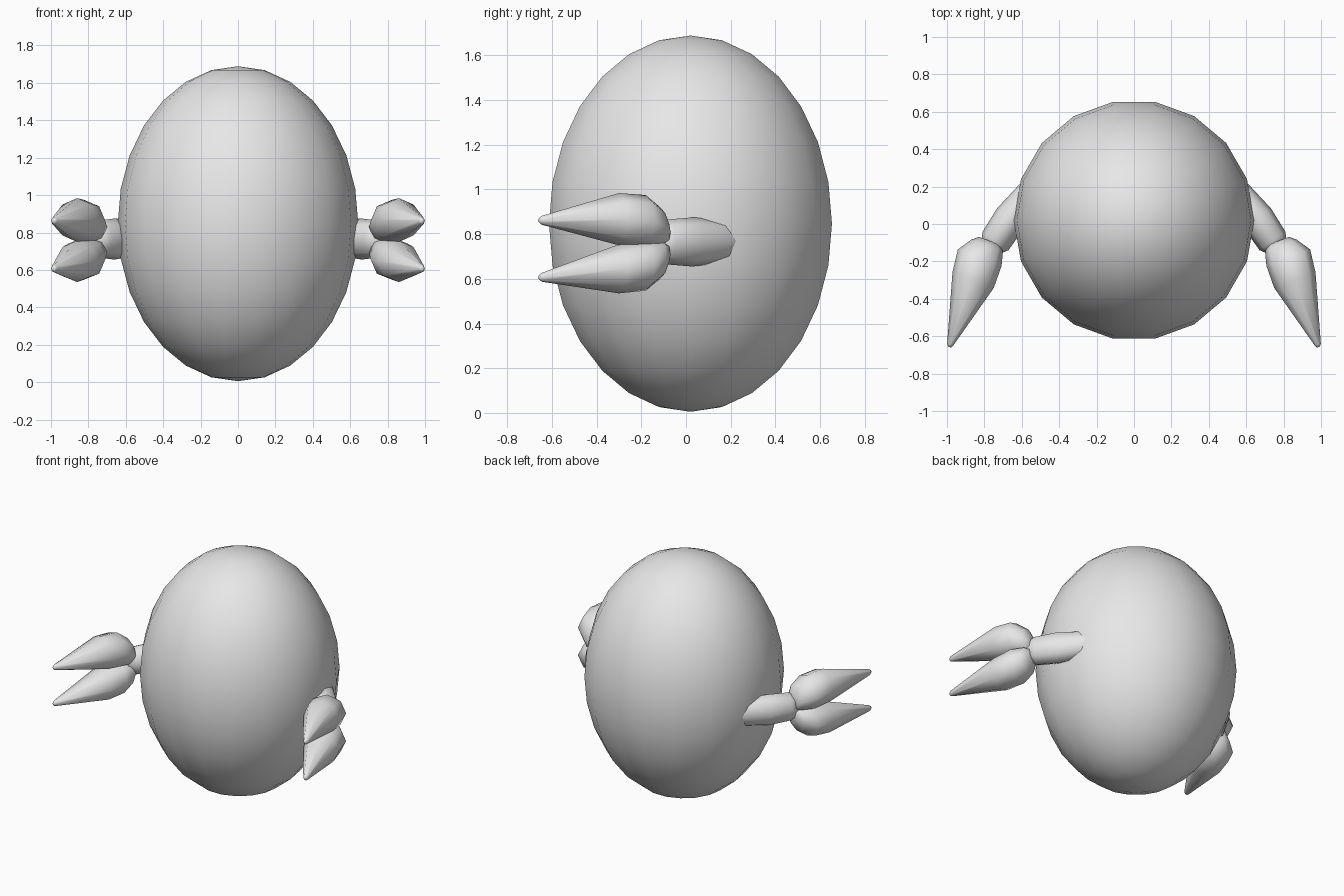
import bpy, bmesh, math
from mathutils import Vector

cube = bpy.data.objects.get("Cube")
if cube:
    bpy.data.objects.remove(cube, do_unlink=True)

grey = bpy.data.materials.new("light grey")
grey.use_nodes = True
grey.diffuse_color = (0.8, 0.8, 0.8, 1)
grey.node_tree.nodes["Principled BSDF"].inputs["Base Color"].default_value = (0.8, 0.8, 0.8, 1)


def finish(bm, name):
    """Turn a bmesh into a smooth grey object."""
    bmesh.ops.recalc_face_normals(bm, faces=bm.faces)
    for f in bm.faces:
        f.smooth = True
    mesh = bpy.data.meshes.new(name)
    bm.to_mesh(mesh)
    bm.free()
    mesh.materials.append(grey)
    bpy.context.collection.objects.link(bpy.data.objects.new(name, mesh))


def limb(name, stations, side, sides=8):
    """Loft rings (x, y, z, half width, half height) between two closed ends."""
    bm = bmesh.new()
    first, last = Vector(stations[0][:3]), Vector(stations[-1][:3])
    across = (last - first).cross(Vector((0, 0, 1))).normalized()
    rings = []
    for x, y, z, w, h in stations:
        ring = []
        for i in range(sides):
            a = 2 * math.pi * i / sides
            p = Vector((x, y, z)) + across * w * math.cos(a) + Vector((0, 0, h * math.sin(a)))
            p.x *= side
            ring.append(bm.verts.new(p))
        rings.append(ring)
    for r, s in zip(rings, rings[1:]):
        for i in range(sides):
            j = (i + 1) % sides
            bm.faces.new((r[i], r[j], s[j], s[i]))
    bm.faces.new(rings[0])
    bm.faces.new(rings[-1])
    finish(bm, name)


# Egg-shaped body
bm = bmesh.new()
bmesh.ops.create_uvsphere(bm, u_segments=18, v_segments=14, radius=1)
for v in bm.verts:
    a = math.pi / 2
    x, y = v.co.x, v.co.y
    v.co = (-y * 0.643, x * 0.643 + 0.02, v.co.z * 0.842 + 0.847)
finish(bm, "body")

arm = [(0.46, 0.30, 0.77, 0.04, 0.05),
       (0.55, 0.17, 0.77, 0.075, 0.095),
       (0.66, 0.03, 0.765, 0.09, 0.11),
       (0.74, -0.09, 0.765, 0.085, 0.10),
       (0.78, -0.14, 0.765, 0.05, 0.06)]
upper_claw = [(0.773, -0.09, 0.81, 0.06, 0.05),
              (0.785, -0.115, 0.83, 0.09, 0.09),
              (0.825, -0.18, 0.857, 0.125, 0.118),
              (0.86, -0.30, 0.867, 0.118, 0.117),
              (0.983, -0.645, 0.862, 0.017, 0.02),
              (0.986, -0.658, 0.862, 0.008, 0.01)]
lower_claw = [(0.773, -0.09, 0.71, 0.06, 0.05),
              (0.785, -0.115, 0.69, 0.09, 0.09),
              (0.825, -0.18, 0.66, 0.125, 0.113),
              (0.86, -0.30, 0.645, 0.118, 0.11),
              (0.983, -0.645, 0.607, 0.017, 0.02),
              (0.986, -0.658, 0.607, 0.008, 0.01)]

# Arms and pincers on both sides
for label, side in (("left", 1), ("right", -1)):
    limb(label + "_arm", arm, side)
    limb(label + "_upper_claw", upper_claw, side)
    limb(label + "_lower_claw", lower_claw, side)
